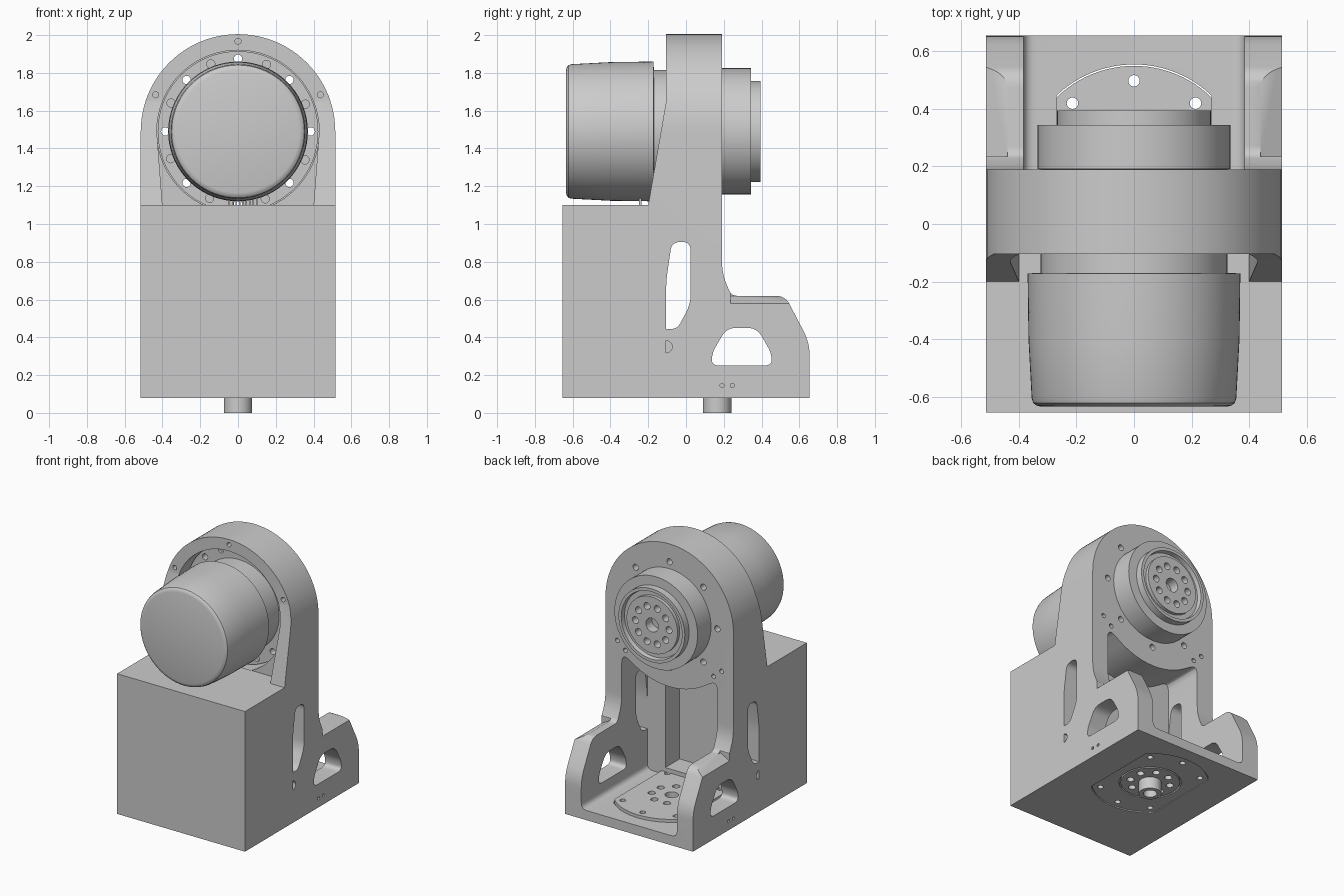
import bpy, bmesh, math
from mathutils import Vector

cube = bpy.data.objects.get("Cube")
if cube:
    bpy.data.objects.remove(cube)

SHADE = (0.6, 0.6, 0.6, 1)
grey = bpy.data.materials.new("machined_grey")
grey.use_nodes = True
grey.diffuse_color = SHADE
grey.node_tree.nodes["Principled BSDF"].inputs["Base Color"].default_value = SHADE

AXLE_Z = 1.49      # height of the motor axis
BASE_Y = 0.165     # centre of the base joint
PLACE = {"x": lambda u, v, w: (w, u, v),
         "y": lambda u, v, w: (u, w, v),
         "z": lambda u, v, w: (u, v, w)}


def add_object(name, bm):
    bmesh.ops.recalc_face_normals(bm, faces=bm.faces)
    if bm.calc_volume(signed=True) < 0:
        bmesh.ops.reverse_faces(bm, faces=bm.faces)
    mesh = bpy.data.meshes.new(name)
    bm.to_mesh(mesh)
    bm.free()
    mesh.materials.append(grey)
    ob = bpy.data.objects.new(name, mesh)
    bpy.context.collection.objects.link(ob)
    return ob


def prisms(name, outlines, axis, start, end):
    """Extrude closed 2D outlines along an axis."""
    bm = bmesh.new()
    for outline in outlines:
        rings = [[bm.verts.new(PLACE[axis](u, v, w)) for u, v in outline] for w in (start, end)]
        bm.faces.new(rings[0])
        bm.faces.new(rings[1])
        for i in range(len(outline)):
            bm.faces.new((rings[0][i - 1], rings[0][i], rings[1][i], rings[1][i - 1]))
    return add_object(name, bm)


def arc(cu, cv, r, first, last, n):
    angles = [math.radians(first + (last - first) * i / n) for i in range(n + 1)]
    return [(cu + r * math.cos(a), cv + r * math.sin(a)) for a in angles]


def circle(cu, cv, r, n=24):
    return arc(cu, cv, r, 0, 360, n)[:-1]


def holes_at(cu, cv, ring, r, angles):
    return [circle(cu + ring * math.cos(math.radians(a)), cv + ring * math.sin(math.radians(a)), r, 16)
            for a in angles]


def rounded(corners, steps=6):
    """Round each (u, v, radius) corner, keeping neighbouring rounds apart."""
    out = []
    for i, (u, v, r) in enumerate(corners):
        p = Vector((u, v))
        if r == 0:
            out.append((u, v))
            continue
        before = Vector(corners[i - 1][:2]) - p
        after = Vector(corners[(i + 1) % len(corners)][:2]) - p
        a = p + before.normalized() * min(r, before.length * 0.45)
        b = p + after.normalized() * min(r, after.length * 0.45)
        for s in range(steps + 1):
            t = s / steps
            q = a * (1 - t) ** 2 + p * 2 * t * (1 - t) + b * t * t
            out.append((q.x, q.y))
    return out


def lathe_y(name, profile, n=72):
    """Spin (radius, y) points around the motor axis."""
    bm = bmesh.new()
    verts = [bm.verts.new((r, y, AXLE_Z)) for r, y in profile]
    edges = [bm.edges.new(pair) for pair in zip(verts, verts[1:])]
    bmesh.ops.spin(bm, geom=verts + edges, cent=(0, 0, AXLE_Z), axis=(0, 1, 0),
                   angle=math.tau, steps=n)
    bmesh.ops.remove_doubles(bm, verts=bm.verts, dist=0.0001)
    return add_object(name, bm)


def volume(mesh):
    bm = bmesh.new()
    bm.from_mesh(mesh)
    size = bm.calc_volume()
    bm.free()
    return size


def combine(ob, tool, operation="DIFFERENCE"):
    """Boolean that tries another solver if one loses the part."""
    before = ob.data.copy()
    size = volume(before)
    for solver in ("EXACT", "MANIFOLD", "FLOAT"):
        mod = ob.modifiers.new("cut", "BOOLEAN")
        mod.operation, mod.solver, mod.object = operation, solver, tool
        bpy.context.view_layer.objects.active = ob
        bpy.ops.object.modifier_apply(modifier=mod.name)
        if 0.3 * size < volume(ob.data) < 0.99999 * size:
            break
        ob.data = before.copy()
    bpy.data.objects.remove(tool)


def cut(ob, outlines, axis, start, end):
    combine(ob, prisms("cutter", outlines, axis, start, end))


# Bracket: front outline crossed with side outline
dome = arc(0, AXLE_Z, 0.515, 0, 180, 48)
bracket = prisms("bracket", [[(-0.515, 0.08), (0.515, 0.08)] + dome], "y", -0.655, 0.655)
side = rounded([(-0.7, 0, 0), (0.655, 0, 0), (0.655, 0.37, 0.07), (0.525, 0.62, 0.05),
                (0.24, 0.62, 0.03), (0.19, 0.74, 0.07), (0.19, 2.1, 0), (-0.105, 2.1, 0),
                (-0.105, 1.65, 0), (-0.2, 1.1, 0), (-0.7, 1.1, 0)])
combine(bracket, prisms("cutter", [side], "x", -0.6, 0.6), "INTERSECT")

# Space between the gussets, motor seat and bore
cut(bracket, [[(-0.4, 1.1), (0.4, 1.1)] + arc(0, AXLE_Z, 0.43, 0, 180, 36)], "y", -0.3, -0.105)
cut(bracket, [circle(0, AXLE_Z, 0.43, 72)], "y", -0.105, 0.05)
cut(bracket, [circle(0, AXLE_Z, 0.33, 72)], "y", 0.0, 0.3)

# Rear pocket between the side walls, with a deeper niche in the block
under_arch = [(u, v, 0) for u, v in arc(0, AXLE_Z, 0.525, -60, -120, 12)]
pocket = rounded([(-0.385, 0.15, 0.045), (0.385, 0.15, 0.045), (0.385, 1.11, 0.08)]
                 + under_arch + [(-0.385, 1.11, 0.08)])
cut(bracket, [pocket], "y", -0.105, 0.7)
cut(bracket, [[(-0.24, 0.2), (0.24, 0.2), (0.24, 0.94), (-0.24, 0.94)]], "y", -0.27, -0.09)

# Side windows, half-round notches and pin holes
slot = rounded([(-0.105, 0.445, 0), (-0.045, 0.445, 0.04), (0.025, 0.58, 0.05),
                (0.025, 0.905, 0.05), (-0.075, 0.905, 0.045), (-0.105, 0.7, 0.05)])
window = rounded([(0.135, 0.25, 0.045), (0.455, 0.25, 0.045), (0.45, 0.32, 0.03),
                  (0.375, 0.45, 0.05), (0.215, 0.45, 0.05), (0.14, 0.32, 0.03)])
cut(bracket, [slot], "x", -0.6, 0.6)
cut(bracket, [window], "x", -0.6, 0.6)
for s in (-1, 1):
    cut(bracket, [arc(-0.105, 0.35, 0.032, -90, 90, 12)], "x", s * 0.46, s * 0.6)
    cut(bracket, [circle(y, 0.145, 0.011, 12) for y in (0.19, 0.245)], "x", s * 0.46, s * 0.6)
    # Sloped outer edge on top of each wing
    cut(bracket, [[(s * 0.6, 0.535), (s * 0.6, 0.7), (s * 0.44, 0.7), (s * 0.44, 0.62)]], "y", 0.235, 0.7)

# Bolt holes in the arch
bolts = holes_at(0, AXLE_Z, 0.385, 0.022, range(0, 360, 45))
cut(bracket, bolts, "y", -0.05, 0.3)
cut(bracket, holes_at(0, AXLE_Z, 0.477, 0.016, (24, 90, 156)), "y", -0.3, 0.0)
cut(bracket, [circle(s * x, z, 0.016, 16) for s in (-1, 1) for x, z in ((0.355, 1.135), (0.42, 1.19))],
    "y", 0.1, 0.3)


# Base joint: round plate with straight sides, hub disc and shaft
def clipped_disc(r):
    a = math.degrees(math.acos(0.27 / r))
    return arc(0, BASE_Y, r, a, 180 - a, 24) + arc(0, BASE_Y, r, 180 + a, 360 - a, 24)


cut(bracket, [clipped_disc(0.39)], "z", 0.0, 0.16)
base_plate = prisms("base_plate", [clipped_disc(0.385)], "z", 0.085, 0.17)
cut(base_plate, [circle(0, BASE_Y, 0.205, 48)], "z", 0.0, 0.1)
cut(base_plate, holes_at(0, BASE_Y, 0.333, 0.02, (50, 90, 130, 230, 270, 310)), "z", 0.0, 0.3)
base_hub = prisms("base_hub", [circle(0, BASE_Y, 0.195, 48)], "z", 0.085, 0.1)
for plate in (base_plate, base_hub):
    cut(plate, holes_at(0, BASE_Y, 0.135, 0.025, range(22, 360, 45)), "z", 0.0, 0.3)
    cut(plate, [circle(0, BASE_Y, 0.045)], "z", 0.0, 0.3)
base_shaft = prisms("base_shaft", [circle(0, BASE_Y, 0.075, 40)], "z", 0.0, 0.09)
cut(base_shaft, [circle(0, BASE_Y, 0.045)], "z", -0.1, 0.2)

# Motor flange with through bolts and blind screws between them
flange = prisms("motor_flange", [circle(0, AXLE_Z, 0.425, 72)], "y", 0.01, 0.05)
cut(flange, bolts, "y", -0.1, 0.2)
cut(flange, holes_at(0, AXLE_Z, 0.385, 0.022, range(22, 360, 45)), "y", -0.1, 0.03)

# Motor housing, neck and stepped output
motor = lathe_y("motor", [(0, -0.635), (0.325, -0.635), (0.34, -0.631), (0.351, -0.622), (0.356, -0.605),
                          (0.367, -0.4), (0.37, -0.172), (0.325, -0.17), (0.325, 0.19), (0.335, 0.191),
                          (0.335, 0.345), (0.267, 0.345), (0.267, 0.395), (0.245, 0.395), (0.24, 0.365),
                          (0.205, 0.365), (0.205, 0.39), (0, 0.39)])
cut(motor, holes_at(0, AXLE_Z, 0.135, 0.025, range(0, 360, 36)) + [circle(0, AXLE_Z, 0.05)], "y", 0.32, 0.5)

# Small contact fins under the motor
fins = prisms("contact_fins", [[(x, 1.095), (x + 0.008, 1.095), (x + 0.008, 1.135), (x, 1.135)]
                               for x in (-0.05 + 0.018 * i for i in range(9))], "y", -0.25, -0.235)

# Smooth rounds, sharp edges
bpy.ops.object.select_all(action="DESELECT")
for ob in (bracket, base_plate, base_hub, base_shaft, flange, motor):
    ob.select_set(True)
bpy.context.view_layer.objects.active = bracket
bpy.ops.object.shade_smooth_by_angle(angle=math.radians(30))
